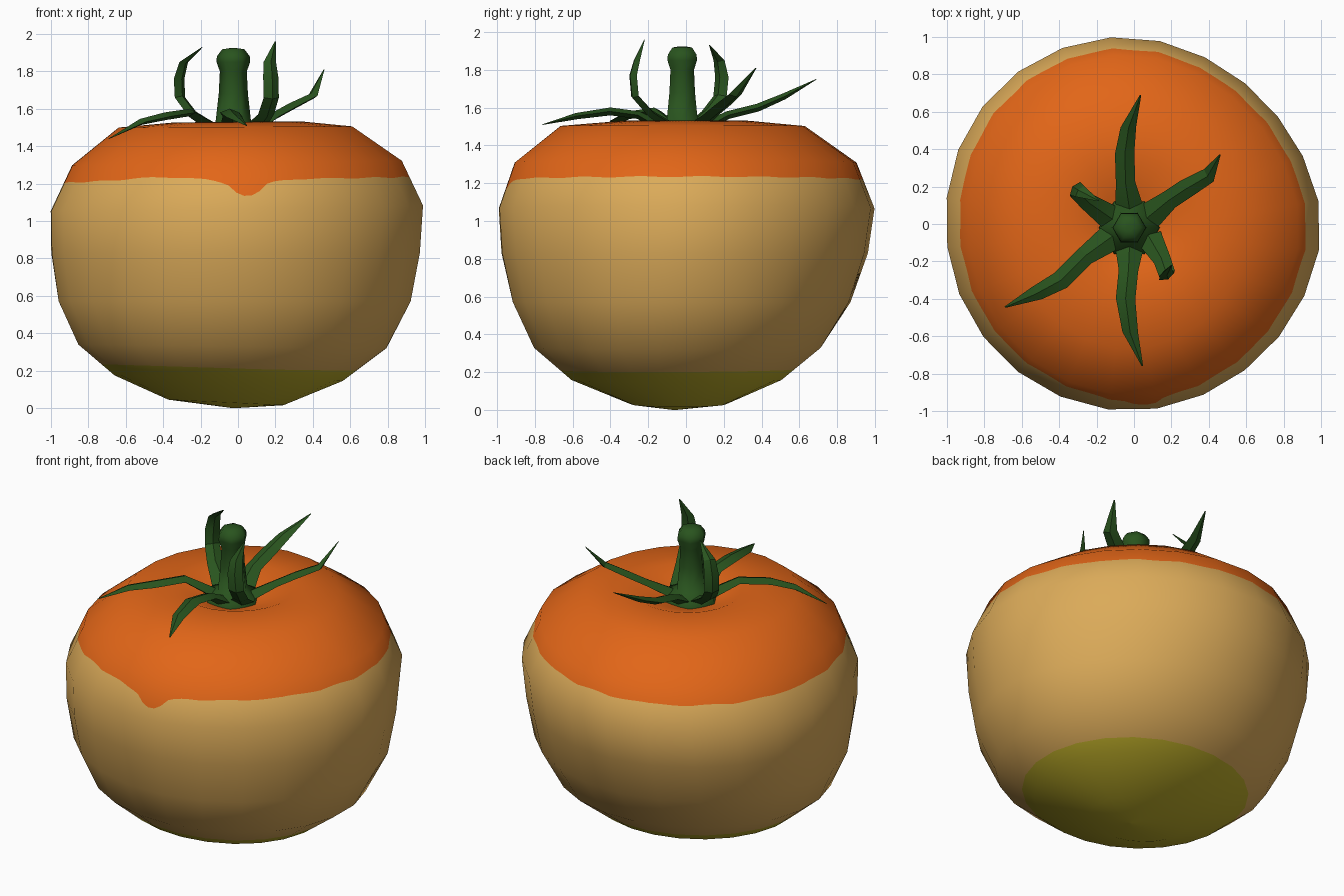
import bpy, math
from mathutils import Vector

if "Cube" in bpy.data.objects:
    bpy.data.objects.remove(bpy.data.objects["Cube"])


def material(name, rgb):
    m = bpy.data.materials.new(name)
    m.diffuse_color = (*rgb, 1)
    m.use_nodes = True
    m.node_tree.nodes["Principled BSDF"].inputs["Base Color"].default_value = m.diffuse_color
    return m


orange = material("orange", (0.76, 0.132, 0.009))
tan = material("tan", (0.71, 0.405, 0.10))
olive = material("olive", (0.50, 0.41, 0.022))
green = material("green", (0.022, 0.088, 0.013))


def add_object(name, verts, faces, mats):
    me = bpy.data.meshes.new(name)
    me.from_pydata(verts, [], faces)
    me.validate()
    for m in mats:
        me.materials.append(m)
    ob = bpy.data.objects.new(name, me)
    bpy.context.collection.objects.link(ob)
    return ob


# Fruit: lopsided rings from the top dimple to the base (rx, ry, z, cx, cy, tilt)
RINGS = [
    (0.01, 0.01, 1.43, -0.02, -0.02, 0),
    (0.19, 0.19, 1.47, -0.02, -0.02, 0),
    (0.34, 0.34, 1.53, 0, 0, 0.003),
    (0.63, 0.65, 1.503, -0.01, -0.02, 0.003),
    (0.89, 0.91, 1.31, 0, -0.005, 0.012),
    (1.005, 1.0, 1.068, 0, 0, 0.015),
    (0.995, 0.975, 0.83, -0.007, -0.01, 0),
    (0.95, 0.90, 0.57, -0.015, -0.025, 0),
    (0.83, 0.765, 0.33, -0.03, -0.045, -0.01),
    (0.615, 0.56, 0.16, -0.05, -0.05, -0.015),
    (0.31, 0.25, 0.03, -0.065, -0.04, -0.015),
    (0.01, 0.01, 0.0, -0.02, -0.06, 0),
]
SIDES, SUB = 24, 6
CAP, BASE = 4, 8          # rings just above the two colour borders
BULGE = [-0.045, 0.022, 0.003, -0.022]   # swelling in each quarter, upper half


def ring_point(i, j):
    rx, ry, z, cx, cy, tilt = RINGS[i]
    a = (math.tau * j / SIDES + math.radians(7)) % math.tau
    fade = min(1, max(0, (z - 0.35) / 0.45))
    k = 1 + fade * BULGE[int(a / (math.pi / 2))] * abs(math.sin(2 * a))
    return Vector((cx + k * rx * math.cos(a), cy + k * ry * math.sin(a), z + tilt * math.cos(a)))


last = len(RINGS) - 1
grid = [[ring_point(i, j) for j in range(SIDES)] for i in range(last + 1)]


def ring_normal(i, j):
    down = grid[min(i + 1, last)][j] - grid[max(i - 1, 0)][j]
    around = grid[i][(j + 1) % SIDES] - grid[i][j - 1]
    return down.cross(around).normalized()


normals = [[ring_normal(i, j) for j in range(SIDES)] for i in range(last + 1)]


def sample(table, i, t, col):
    j, s = col // SUB, (col % SUB) / SUB
    k = (j + 1) % SIDES
    upper = table[i][j].lerp(table[i][k], s)
    lower = table[min(i + 1, last)][j].lerp(table[min(i + 1, last)][k], s)
    return upper.lerp(lower, t)


def cap_edge(p):
    a = math.atan2(p.y, p.x)
    z = 1.22 + 0.015 * math.cos(a) + 0.003 * math.sin(17 * a)
    if p.y < 0:           # front swell and drip
        z += 0.02 * math.exp(-((p.x + 0.4) / 0.25) ** 2)
        z -= 0.04 * math.exp(-((p.x - 0.04) / 0.14) ** 2)
        z -= 0.045 * math.exp(-((p.x - 0.05) / 0.075) ** 4)
    return z


def base_edge(p):
    return 0.212 - 0.026 * p.x + 0.012 * max(0, p.x + 0.3 * p.y)


# Every ring, plus an extra row along each colour border
rows = []
for i in range(last + 1):
    rows.append((i, None))
    if i == CAP:
        rows.append((i, cap_edge))
    if i == BASE:
        rows.append((i, base_edge))
COLS = SIDES * SUB
verts, vnormals, faces, colours = [], [], [], []
for i, edge in rows:
    for c in range(COLS):
        t = 0
        if edge:
            top, low = sample(grid, i, 0, c), sample(grid, i, 1, c)
            t = (top.z - edge(top)) / (top.z - low.z)
        verts.append(sample(grid, i, t, c))
        vnormals.append(sample(normals, i, t, c).normalized())
for r in range(len(rows) - 1):
    for c in range(COLS):
        d = (c + 1) % COLS
        faces.append((r * COLS + c, (r + 1) * COLS + c, (r + 1) * COLS + d, r * COLS + d))
        colours.append(0 if r <= CAP else (1 if r <= BASE + 1 else 2))
faces.append(list(range(COLS)))
colours.append(0)
faces.append(list(range(len(verts) - 1, len(verts) - COLS - 1, -1)))
colours.append(2)
fruit = add_object("fruit_body", verts, faces, [orange, tan, olive])
for p, c in zip(fruit.data.polygons, colours):
    p.material_index = c
    p.use_smooth = True
fruit.data.normals_split_custom_set_from_vertices(vnormals)


# Lofts a stack of equal-sided loops into a closed solid
def loft(name, loops, angle):
    n = len(loops[0])
    vs = [v for loop in loops for v in loop]
    fs = [list(range(n))[::-1], list(range(len(vs) - n, len(vs)))]
    for r in range(len(loops) - 1):
        for k in range(n):
            m = (k + 1) % n
            fs.append((r * n + k, r * n + m, (r + 1) * n + m, (r + 1) * n + k))
    ob = add_object(name, vs, fs, [green])
    bpy.ops.object.select_all(action='DESELECT')
    bpy.context.view_layer.objects.active = ob
    ob.select_set(True)
    bpy.ops.object.shade_smooth_by_angle(angle=math.radians(angle))


# Six-sided stem with flared foot and domed knob
STEM = [(0.165, 1.44), (0.16, 1.495), (0.095, 1.53), (0.078, 1.68), (0.072, 1.8),
        (0.09, 1.85), (0.088, 1.88), (0.06, 1.918), (0.02, 1.924)]
loft("stem", [[Vector((-0.025 + r * math.cos(k * math.pi / 3),
                       -0.02 + r * math.sin(k * math.pi / 3), z)) for k in range(6)]
              for r, z in STEM], 65)

# Sepals: ridged leaves swept along short paths
SEPALS = {
    "back": [(-.025, .09, 1.49), (-.045, .22, 1.56), (-.05, .38, 1.60), (-.03, .52, 1.66), (.035, .69, 1.75)],
    "back_right": [(.08, .04, 1.49), (.19, .13, 1.56), (.28, .19, 1.61), (.40, .26, 1.67), (.46, .37, 1.81)],
    "front_right": [(.08, -.07, 1.49), (.15, -.19, 1.57), (.178, -.27, 1.66), (.175, -.28, 1.77),
                    (.17, -.26, 1.85), (.20, -.22, 1.96)],
    "front": [(-.025, -.13, 1.49), (-.03, -.25, 1.56), (-.045, -.40, 1.58), (-.02, -.58, 1.555), (.045, -.76, 1.51)],
    "front_left": [(-.12, -.07, 1.49), (-.26, -.17, 1.58), (-.39, -.30, 1.56), (-.52, -.37, 1.53), (-.69, -.445, 1.44)],
    "back_left": [(-.12, .03, 1.49), (-.25, .12, 1.58), (-.31, .18, 1.66), (-.315, .19, 1.76),
                  (-.29, .175, 1.85), (-.19, .125, 1.93)],
}
WIDTHS = [0.075, 0.052, 0.052, 0.042, 0.004]
for name, path in SEPALS.items():
    pts = [Vector(p) for p in path]
    out = pts[2] - pts[0]
    side = Vector((out.y, -out.x, 0)).normalized()
    widths = WIDTHS if len(pts) == 5 else [0.07, 0.047, 0.045, 0.045, 0.037, 0.004]
    loops = []
    for i, (p, w) in enumerate(zip(pts, widths)):
        along = (pts[min(i + 1, len(pts) - 1)] - pts[max(i - 1, 0)]).normalized()
        up = side.cross(along).normalized()
        loops.append([p + side * w, p + up * w * 0.4, p - side * w, p - up * w * 0.4])
    loft("sepal_" + name, loops, 30)
